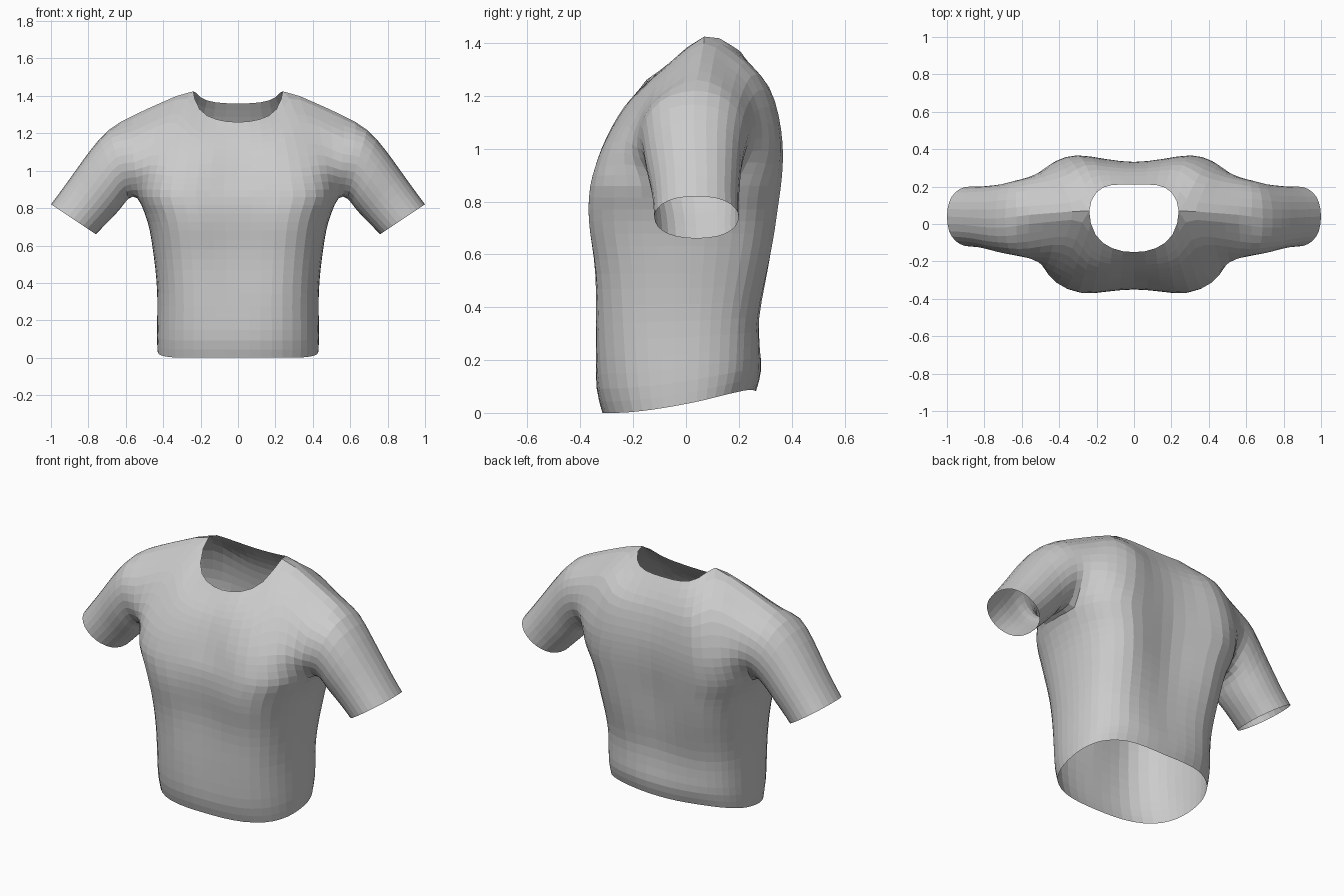
import bpy, bmesh, math
from mathutils import Vector

if "Cube" in bpy.data.objects:
    bpy.data.objects.remove(bpy.data.objects["Cube"])

# half cross-section, front centre -> side -> back centre, as fractions of width / depth
SECTION = [(0, -.94), (.28, -.97), (.55, -1), (.78, -.86), (.91, -.6), (.98, -.3), (1, .06),
           (.98, .36), (.91, .66), (.8, .85), (.6, 1), (.3, .95), (0, .89)]
# z front, z back, half width, front depth, back depth, roundness
RINGS = [(0, .085, .43, .32, .27, .8), (.09, .165, .434, .345, .295, .7),
         (.21, .25, .432, .35, .29, .55), (.34, .36, .432, .35, .288, .4),
         (.47, .48, .442, .348, .307, .25), (.58, .58, .456, .352, .323, .1),
         (.68, .68, .472, .365, .337, 0), (.77, .77, .498, .372, .35, 0),
         (.86, .86, .54, .365, .363, 0)]
NECK, RIDGE, ARM_TOP = (.24, .07, 1.43), (.40, .06, 1.372), (.56, .05, 1.30)
# upper columns: control points from the armpit ring to the neckline or shoulder ridge
UPPER = {
    0: [(0, -.295, 1.0), (0, -.235, 1.14), (0, -.15, 1.26)],
    1: [(.14, -.315, 1.0), (.13, -.24, 1.15), (.115, -.13, 1.275)],
    2: [(.28, -.32, 1.0), (.25, -.215, 1.18), (.205, -.06, 1.325)],
    3: [(.39, -.28, 1.02), (.33, -.125, 1.26), NECK],
    4: [(.47, -.23, 1.03), (.43, -.11, 1.24), RIDGE],
    5: [(.55, -.185, 1.0), (.57, -.135, 1.17), ARM_TOP],
    7: [(.56, .245, 1.03), (.58, .21, 1.2), ARM_TOP],
    8: [(.49, .29, 1.04), (.46, .23, 1.25), RIDGE],
    9: [(.41, .34, 1.03), (.35, .265, 1.29), NECK],
    10: [(.3, .368, 1.02), (.26, .32, 1.23), (.2, .17, 1.39)],
    11: [(.15, .345, 1.02), (.14, .305, 1.21), (.12, .208, 1.365)],
    12: [(0, .33, 1.02), (0, .295, 1.21), (0, .21, 1.36)],
}
# sleeve rings: top (x, z), bottom (x, z), y front, y back
SLEEVE = [((.69, 1.222), (.585, .85), -.168, .232), ((.79, 1.11), (.625, .80), -.155, .213),
          ((.88, .985), (.67, .75), -.135, .205), ((.945, .895), (.715, .705), -.125, .2),
          ((1.0, .82), (.76, .66), -.12, .2)]
ROWS = 6


def spline(pts, n):
    """Catmull-Rom samples through pts, excluding the first."""
    p = [Vector(q) for q in pts]
    p = [2 * p[0] - p[1]] + p + [2 * p[-1] - p[-2]]
    out = []
    for i in range(1, n + 1):
        t = i / n * (len(p) - 3)
        k = min(int(t), len(p) - 4)
        t -= k
        a, b, c, d = p[k:k + 4]
        out.append(.5 * (2 * b + (c - a) * t + (2 * a - 5 * b + 4 * c - d) * t ** 2
                         + (3 * b - a - 3 * c + d) * t ** 3))
    return out


def bridge(bm, a, b, closed=False):
    n = len(a)
    for i in range(n if closed else n - 1):
        j = (i + 1) % n
        bm.faces.new(list(dict.fromkeys((a[i], a[j], b[j], b[i]))))


def counter_shrink(bm):
    """Push vertices out so subdivision passes close to the given points."""
    moved = {}
    for v in bm.verts:
        edge = v.is_boundary
        near = [e.other_vert(v).co for e in v.link_edges if e.is_boundary or not edge]
        avg = sum(near, Vector()) / len(near)
        moved[v] = v.co + (v.co - avg) * (.25 if edge else .4)
    for v, co in moved.items():
        v.co = co


bm = bmesh.new()

# lower torso
rings = []
for zf, zb, w, df, db, rnd in RINGS:
    ring = []
    for u, v in SECTION:
        oval = math.copysign((1 - u ** 2.3) ** (1 / 2.3), v) if u < 1 else 0
        z = zf + (zb - zf) * max(0, (v + .94) / 1.9) ** 1.4
        v += (oval - v) * rnd
        ring.append(bm.verts.new((u * w, v * (df if v < 0 else db), z)))
    rings.append(ring)
for a, b in zip(rings, rings[1:]):
    bridge(bm, a, b)

# chest and back panels, sharing vertices along the shoulder ridge
cols, shared = {}, {}
for j, pts in UPPER.items():
    base = rings[-1][j]
    col = [base] + [bm.verts.new(p) for p in spline([base.co] + pts, ROWS)[:-1]]
    if pts[-1] not in shared:
        shared[pts[-1]] = bm.verts.new(pts[-1])
    cols[j] = col + [shared[pts[-1]]]
for j in range(12):
    if j in cols and j + 1 in cols:
        bridge(bm, cols[j], cols[j + 1])

# sleeve, lofted out of the armhole
prev = cols[5] + cols[7][-2::-1] + [rings[-1][6]]
n = len(prev)
for (tx, tz), (bx, bz), yf, yb in SLEEVE:
    ring = []
    for i in range(n):
        a = (i + 1) / n * math.tau
        k = (1 - math.cos(a)) / 2
        y = (yf + yb) / 2 - (yb - yf) / 2 * math.copysign(abs(math.sin(a)) ** .85, math.sin(a))
        ring.append(bm.verts.new((bx + (tx - bx) * k, y, bz + (tz - bz) * k)))
    bridge(bm, prev, ring, True)
    prev = ring

# mirror the half and weld the centre line
geom = bm.verts[:] + bm.edges[:] + bm.faces[:]
bmesh.ops.mirror(bm, geom=geom, axis='X', merge_dist=.0005)
bmesh.ops.remove_doubles(bm, verts=bm.verts[:], dist=.0005)
bmesh.ops.recalc_face_normals(bm, faces=bm.faces[:])
counter_shrink(bm)
mesh = bpy.data.meshes.new("shirt")
bm.to_mesh(mesh)
bm.free()
shirt = bpy.data.objects.new("shirt", mesh)
bpy.context.collection.objects.link(shirt)

# finer flat facets
sub = shirt.modifiers.new("rounding", 'SUBSURF')
sub.levels = sub.render_levels = 1
sub.use_limit_surface = False
